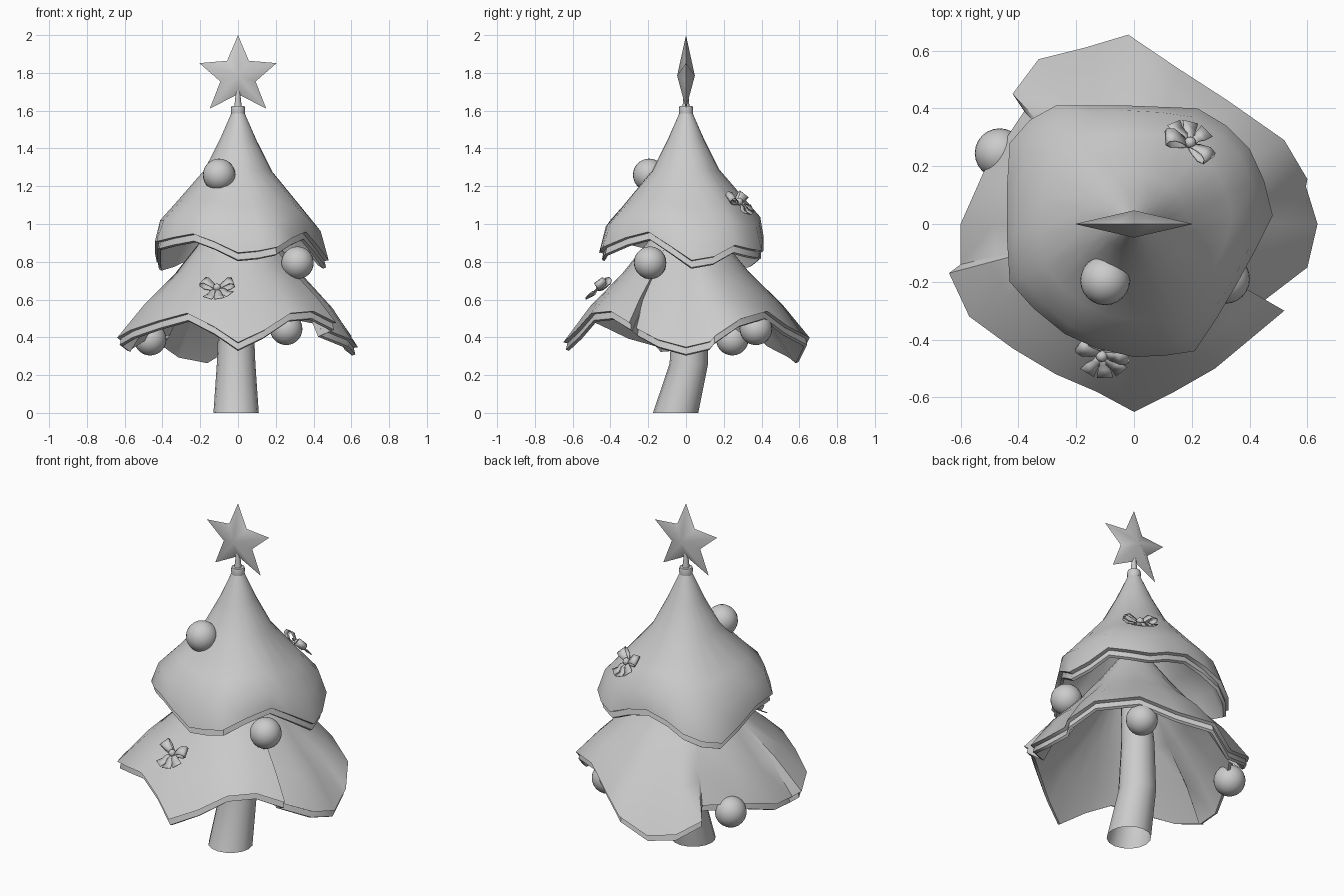
import bpy, bmesh, math
from mathutils import Vector, Matrix

if "Cube" in bpy.data.objects:
    bpy.data.objects.remove(bpy.data.objects["Cube"])


def finish(name, verts, faces, angle=40, thick=0, offset=-1):
    me = bpy.data.meshes.new(name)
    me.from_pydata([tuple(v) for v in verts], [], faces)
    ob = bpy.data.objects.new(name, me)
    bpy.context.collection.objects.link(ob)
    if thick:
        m = ob.modifiers.new("thickness", 'SOLIDIFY')
        m.thickness, m.offset = thick, offset
    bpy.ops.object.select_all(action='DESELECT')
    ob.select_set(True)
    bpy.context.view_layer.objects.active = ob
    if angle:
        bpy.ops.object.shade_smooth_by_angle(angle=math.radians(angle))
    return ob


def tube(name, rings, n=16, caps=True):
    # rings: (x, y, z, radius)
    verts = [(x + r * math.cos(2 * math.pi * i / n), y + r * math.sin(2 * math.pi * i / n), z)
             for x, y, z, r in rings for i in range(n)]
    faces = [(k * n + i, k * n + (i + 1) % n, (k + 1) * n + (i + 1) % n, (k + 1) * n + i)
             for k in range(len(rings) - 1) for i in range(n)]
    if caps:
        faces += [tuple(range(n))[::-1], tuple(range((len(rings) - 1) * n, len(rings) * n))]
    return finish(name, verts, faces)


def tier(name, hem, top_z, top_r, profile):
    # wavy skirt: inner rings are round, outer ones follow the hem
    n = len(hem)
    mean_r = sum(math.hypot(x, y) for x, y, z in hem) / n
    mean_z = sum(h[2] for h in hem) / n
    # outer skin downwards, a stepped double rim, then a lining back up to the top
    rings = [(p, 0, 0) for p in profile] + [((1, 1), .004, .022), ((1, 1), .038, .014)]
    rings += [(p, .045, .03) for p in profile[::-1]]
    verts = []
    for (fr, fz), drop, inset in rings:
        w = fz ** 2
        for x, y, z in hem:
            r0 = math.hypot(x, y)
            R = mean_r + (r0 - mean_r) * w
            Z = mean_z + (z - mean_z) * w
            r = max(.003, top_r + (R - top_r) * fr - inset)
            verts.append((x / r0 * r, y / r0 * r, top_z + (Z + .028 - top_z) * fz - drop))
    faces = [(k * n + i, (k + 1) * n + i, (k + 1) * n + (i + 1) % n, k * n + (i + 1) % n)
             for k in range(len(rings) - 1) for i in range(n)]
    return finish(name, verts, faces, 45)


# Leaning trunk
tube("trunk", [(-.01, -.055, 0, .12), (-.01, .015, .26, .102), (-.01, .02, .55, .09), (0, 0, .95, .07)], caps=False)

# Lower skirt with overlapping flaps
tier("lower_branches", [
    (-.64, -.17, .37), (-.57, -.32, .41), (-.42, -.43, .46), (-.27, -.52, .50), (-.13, -.58, .43),
    (0, -.65, .345), (.14, -.58, .41), (.28, -.5, .50), (.40, -.40, .51), (.52, -.30, .45),
    (.45, -.265, .42), (.60, -.15, .36), (.635, 0, .32), (.595, .13, .35),
    (.60, .155, .38), (.52, .29, .47), (.32, .43, .51), (.15, .54, .43), (-.02, .655, .37),
    (-.17, .61, .28), (-.33, .57, .31), (-.42, .45, .37),
    (-.38, .39, .43), (-.52, .18, .40), (-.6, 0, .35), (-.60, -.14, .34)],
    1.05, .10, [(0, 0), (.23, .26), (.46, .49), (.77, .745), (1, 1)])

# Upper skirt
tier("upper_branches", [
    (-.43, -.20, .88), (-.35, -.29, .90), (-.24, -.38, .92), (-.13, -.43, .88), (0, -.46, .82),
    (.11, -.455, .83), (.21, -.44, .85), (.29, -.32, .90), (.36, -.20, .93), (.42, -.09, .86),
    (.48, .03, .78), (.45, .15, .80), (.40, .26, .86), (.32, .34, .84), (.22, .40, .83),
    (.10, .405, .88), (-.03, .41, .91), (-.16, .41, .88), (-.27, .41, .83), (-.36, .36, .79),
    (-.43, .28, .77), (-.44, .12, .82), (-.44, -.04, .88)],
    1.61, .025, [(0, 0), (.17, .23), (.36, .45), (.71, .69), (.92, .83), (1, 1)])

# Collar and pin under the star
tube("star_collar", [(0, 0, 1.585, .036), (0, 0, 1.61, .038), (0, 0, 1.625, .034)])
tube("star_pin", [(0, 0, 1.6, .022), (0, 0, 1.73, .008)], 10)

# Five-pointed faceted star with spread lower points
pts = []
for i in range(10):
    r, a = (.215, .098)[i % 2], math.pi / 2 + i * math.pi / 5
    spread = 1.18 if math.sin(a) < -.5 else 1
    pts.append((r * math.cos(a) * spread, 0, 1.785 + r * math.sin(a)))
pts += [(0, -.047, 1.785), (0, .047, 1.785)]
finish("star", pts, [(10, (i + 1) % 10, i) for i in range(10)] + [(11, i, (i + 1) % 10) for i in range(10)], 60)

# Hanging baubles
for i, (x, y, z) in enumerate([(-.10, -.195, 1.26), (.315, -.19, .795), (-.465, .245, .39), (.255, .37, .445)]):
    bpy.ops.mesh.primitive_uv_sphere_add(segments=24, ring_count=14, radius=.086, location=(x, y, z))
    bpy.context.object.name = f"bauble_{i + 1}"
    bpy.ops.object.shade_smooth()


def bow(name, loc, normal, roll):
    n = Vector(normal).normalized()
    u = Vector((0, 0, 1)).cross(n).normalized()
    M = Matrix.Translation(loc) @ Matrix((u, n.cross(u), n)).transposed().to_4x4() @ Matrix.Rotation(roll, 4, 'Z')
    loop = [(0, 0, .010), (.03, .02, .018), (.065, .038, .026), (.088, .03, .03),
            (.09, .012, .03), (.065, -.002, .026), (.03, -.004, .018), (0, 0, .010)]
    tail = [(0, 0, .010), (.035, .012, .016), (.065, .002, .022), (.095, .008, .028)]
    verts, faces = [], []
    for deg, path in ((15, loop), (150, loop), (240, tail), (280, tail), (320, tail)):
        R = M @ Matrix.Rotation(math.radians(deg), 4, 'Z')
        for j, (d, h, w) in enumerate(path):
            b = len(verts)
            verts += [R @ Vector((d, -w, h)), R @ Vector((d, w, h))]
            if j:
                faces.append((b - 2, b, b + 1, b - 1))
    finish(name, verts, faces, 50, .004, 0)
    # centre knot
    bpy.ops.mesh.primitive_uv_sphere_add(segments=12, ring_count=8, radius=.02, location=M @ Vector((0, 0, .012)))
    bpy.context.object.name = name + "_knot"
    bpy.ops.object.shade_smooth()


bow("front_bow", (-.11, -.45, .655), (-.12, -.6, .8), .1)
bow("back_bow", (.19, .275, 1.11), (.35, .6, .75), .2)
